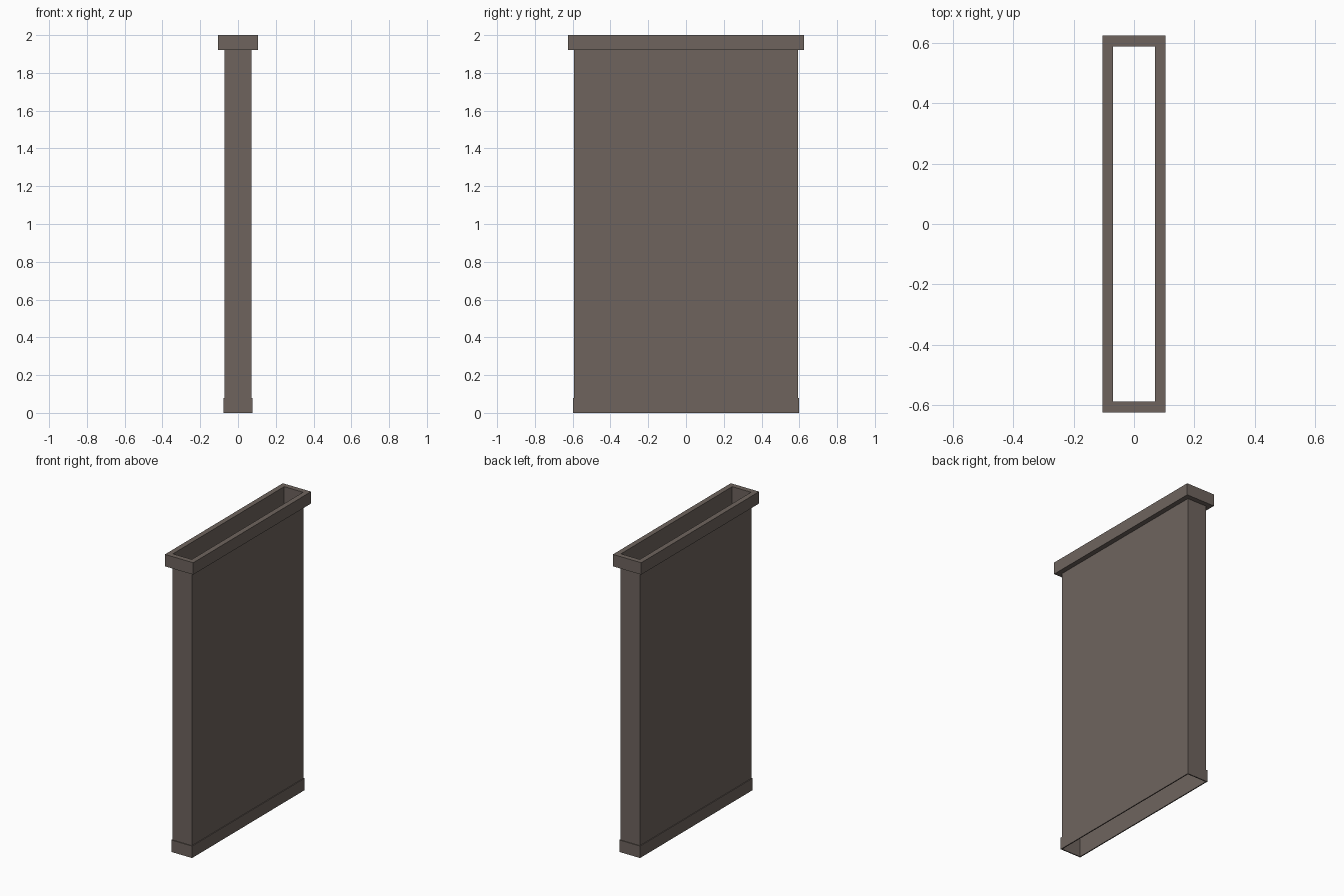
import bpy
import bmesh

if "Cube" in bpy.data.objects:
    bpy.data.objects.remove(bpy.data.objects["Cube"])

steel = bpy.data.materials.new("warm grey steel")
steel.diffuse_color = (0.156, 0.127, 0.111, 1.0)
steel.use_nodes = True
steel.node_tree.nodes["Principled BSDF"].inputs["Base Color"].default_value = steel.diffuse_color


def rect_tube(name, inner, outer, z0, z1):
    """Open rectangular sleeve; inner and outer are (half x, half y)."""
    bm = bmesh.new()
    corners = [(-1, -1), (1, -1), (1, 1), (-1, 1)]
    # profile around the wall section: outside up, inside down
    profile = [(outer, z0), (outer, z1), (inner, z1), (inner, z0)]
    rings = [[bm.verts.new((sx * h[0], sy * h[1], z)) for sx, sy in corners]
             for h, z in profile]
    for a, b in zip(rings, rings[1:] + rings[:1]):
        for i in range(4):
            j = (i + 1) % 4
            bm.faces.new((a[i], a[j], b[j], b[i]))
    bmesh.ops.recalc_face_normals(bm, faces=bm.faces)
    mesh = bpy.data.meshes.new(name)
    bm.to_mesh(mesh)
    bm.free()
    mesh.materials.append(steel)
    obj = bpy.data.objects.new(name, mesh)
    bpy.context.collection.objects.link(obj)
    return obj


BORE = (0.07, 0.59)      # clear opening
SKIN = (0.072, 0.592)    # outside of the sheet wall

# thin sheet duct, open at both ends
rect_tube("duct_body", BORE, SKIN, 0.0, 2.0)
# wide flange around the top opening
rect_tube("top_flange", SKIN, (0.105, 0.625), 1.92, 2.0)
# slim collar around the bottom opening
rect_tube("bottom_collar", SKIN, (0.077, 0.597), 0.0, 0.08)
